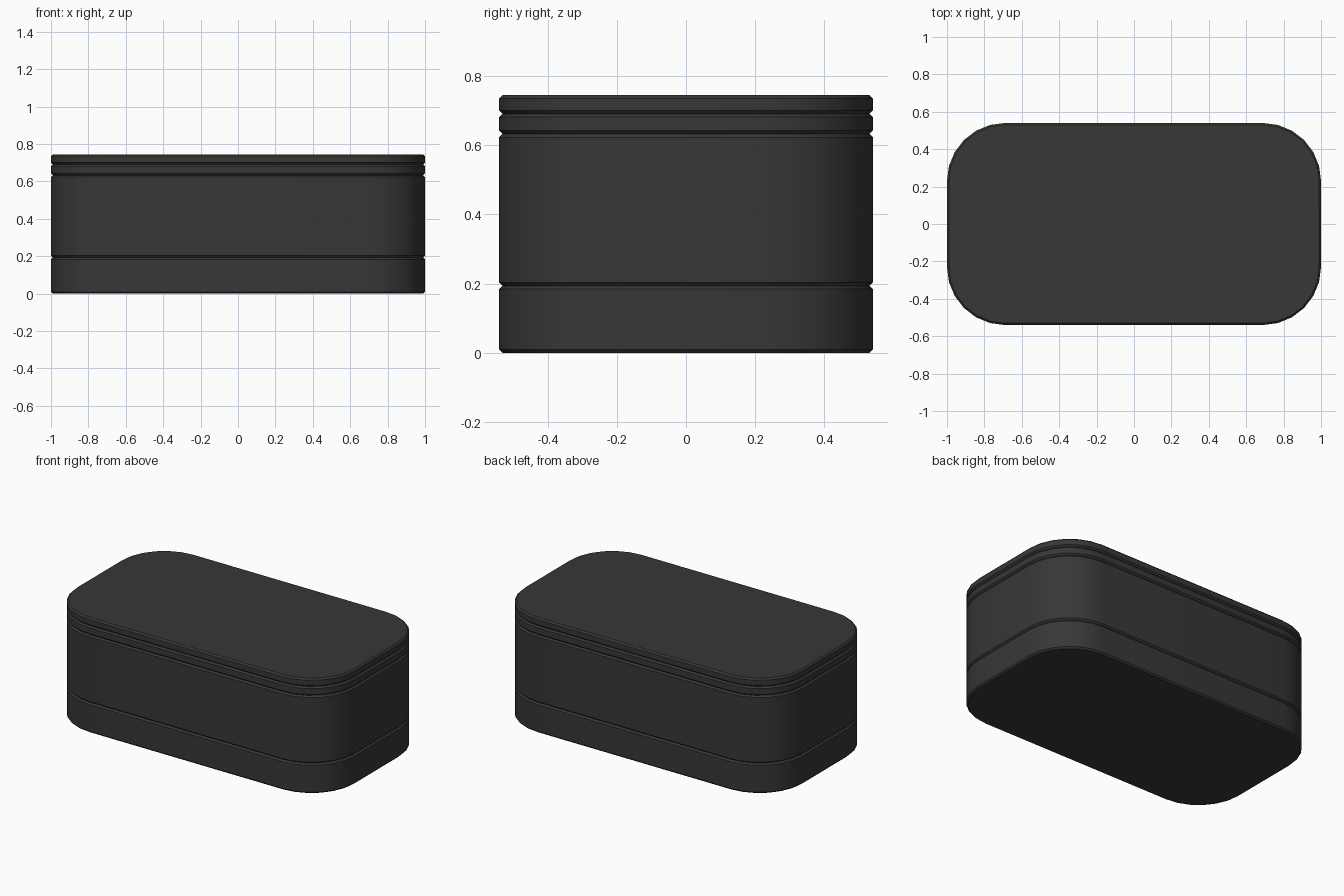
import bpy, bmesh, math

if "Cube" in bpy.data.objects:
    bpy.data.objects.remove(bpy.data.objects["Cube"])

HX, HY, RADIUS, STEPS, BEVEL = 1.0, 0.54, 0.31, 6, 0.01

dark = bpy.data.materials.new("dark_grey")
dark.diffuse_color = (0.038, 0.038, 0.038, 1)
dark.use_nodes = True
dark.node_tree.nodes["Principled BSDF"].inputs["Base Color"].default_value = dark.diffuse_color


def outline(inset):
    """Rounded rectangle, pulled inwards by inset."""
    pts = []
    for k, (sx, sy) in enumerate([(1, 1), (-1, 1), (-1, -1), (1, -1)]):
        for i in range(STEPS + 1):
            a = math.pi / 2 * (k + i / STEPS)
            pts.append((sx * (HX - RADIUS) + (RADIUS - inset) * math.cos(a),
                        sy * (HY - RADIUS) + (RADIUS - inset) * math.sin(a)))
    return pts


def slab(name, z0, z1):
    """Rounded slab with chamfered upper and lower rims."""
    bm = bmesh.new()
    levels = [(z0, BEVEL), (z0 + BEVEL, 0), (z1 - BEVEL, 0), (z1, BEVEL)]
    rings = [[bm.verts.new((x, y, z)) for x, y in outline(d)] for z, d in levels]
    n = len(rings[0])
    for lo, hi in zip(rings, rings[1:]):
        for i in range(n):
            j = (i + 1) % n
            bm.faces.new((lo[i], lo[j], hi[j], hi[i]))
    bm.faces.new(rings[0][::-1])
    bm.faces.new(rings[-1])
    me = bpy.data.meshes.new(name)
    bm.to_mesh(me)
    bm.free()
    me.materials.append(dark)
    ob = bpy.data.objects.new(name, me)
    bpy.context.collection.objects.link(ob)
    bpy.ops.object.select_all(action='DESELECT')
    ob.select_set(True)
    bpy.context.view_layer.objects.active = ob
    bpy.ops.object.shade_smooth_by_angle(angle=math.radians(30))


# Stacked parts; the chamfers form the grooves between them
slab("base", 0.0, 0.194)
slab("body", 0.194, 0.633)
slab("rim_band", 0.633, 0.691)
slab("lid", 0.691, 0.745)
